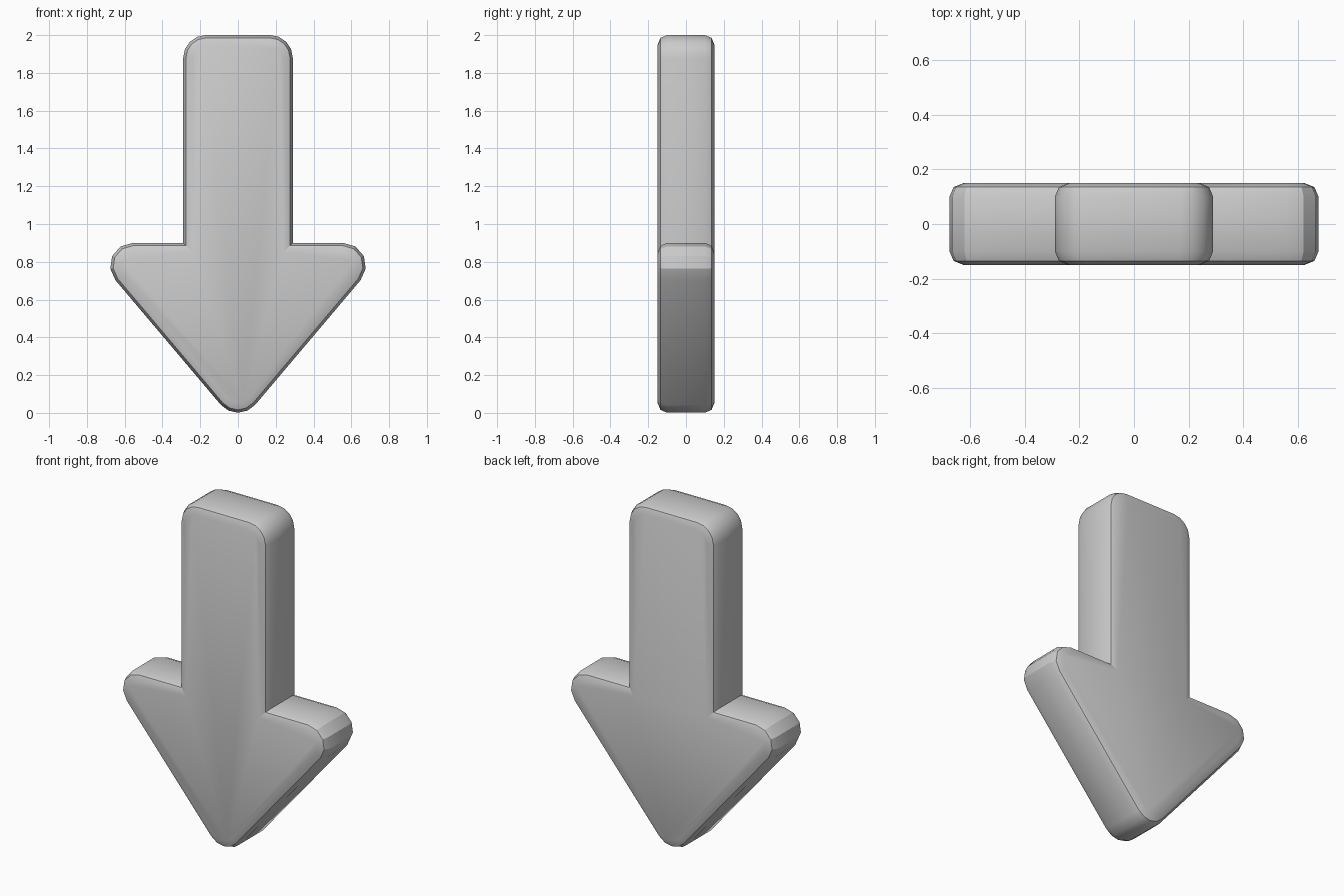
import bpy, bmesh, math
from mathutils import Vector

if "Cube" in bpy.data.objects:
    bpy.data.objects.remove(bpy.data.objects["Cube"])

HALF_DEPTH, EDGE, RADIUS, SEGMENTS = 0.15, 0.05, 0.12, 4

# Sharp outline (x, z, rounding radius) of the right half, tip to shaft top
right = [(0.816, 0.9, RADIUS), (0.29, 0.9, 0), (0.29, 2.0, RADIUS)]
outline = [(0, -0.065, RADIUS)] + right + [(-x, z, r) for x, z, r in reversed(right)]


def rounded(points):
    """Replace every corner that has a radius by an arc."""
    result = []
    for i, (x, z, r) in enumerate(points):
        corner = Vector((x, z))
        if not r:
            result.append(corner)
            continue
        a = (Vector(points[i - 1][:2]) - corner).normalized()
        b = (Vector(points[(i + 1) % len(points)][:2]) - corner).normalized()
        half = a.angle(b) / 2
        centre = corner + (a + b).normalized() * r / math.sin(half)
        start = corner + a * r / math.tan(half) - centre
        turn = math.pi - 2 * half
        for k in range(SEGMENTS + 1):
            t = turn * k / SEGMENTS
            c, s = math.cos(t), math.sin(t)
            result.append(centre + Vector((start.x * c - start.y * s,
                                           start.x * s + start.y * c)))
    return result


# Extrude the outline to full depth
bm = bmesh.new()
front = bm.faces.new([bm.verts.new((p.x, -HALF_DEPTH, p.y)) for p in rounded(outline)])
extruded = bmesh.ops.extrude_face_region(bm, geom=[front], use_keep_orig=True)["geom"]
bmesh.ops.translate(bm, vec=(0, 2 * HALF_DEPTH, 0),
                    verts=[g for g in extruded if isinstance(g, bmesh.types.BMVert)])
bmesh.ops.recalc_face_normals(bm, faces=bm.faces[:])

# Round the front and back rims
rims = [e for e in bm.edges if abs(e.verts[0].co.y - e.verts[1].co.y) < 1e-4]
bmesh.ops.bevel(bm, geom=rims, offset=EDGE, segments=2, profile=0.5,
                affect='EDGES', clamp_overlap=False)

mesh = bpy.data.meshes.new("down_arrow")
bm.to_mesh(mesh)
bm.free()
arrow = bpy.data.objects.new("down_arrow", mesh)
bpy.context.collection.objects.link(arrow)
bpy.context.view_layer.objects.active = arrow
arrow.select_set(True)
bpy.ops.object.shade_smooth_by_angle(angle=math.radians(30))
